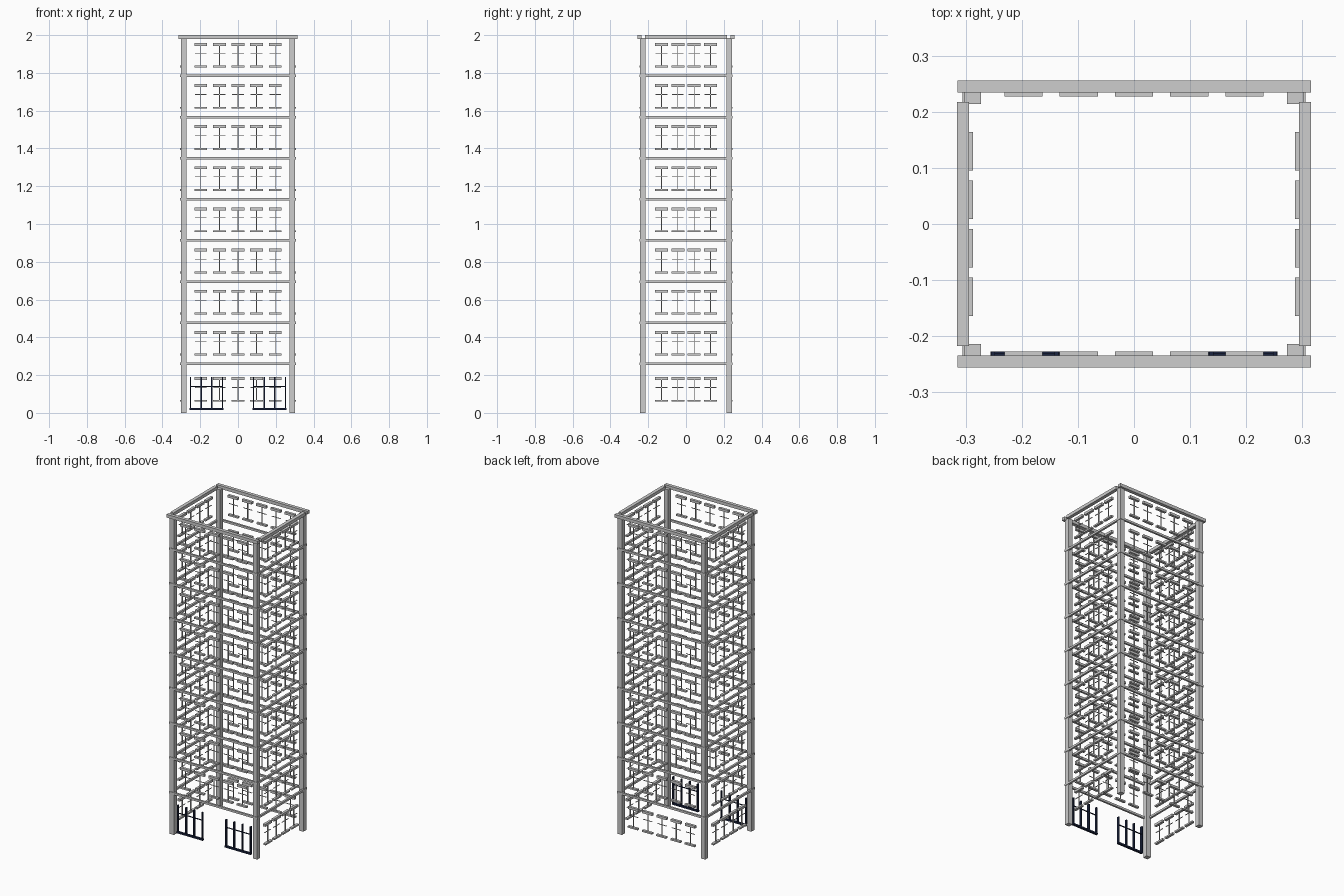
import bpy, bmesh
from mathutils import Matrix

if "Cube" in bpy.data.objects:
    bpy.data.objects.remove(bpy.data.objects["Cube"])


def make_material(name, rgb):
    mat = bpy.data.materials.new(name)
    mat.use_nodes = True
    mat.diffuse_color = (*rgb, 1)
    mat.node_tree.nodes["Principled BSDF"].inputs["Base Color"].default_value = (*rgb, 1)
    return mat


GREY = make_material("stone grey", (0.61, 0.61, 0.61))
NAVY = make_material("dark navy metal", (0.010, 0.017, 0.050))


def make_boxes(name, boxes, mat):
    """One object from a list of (x range, y range, z range) boxes."""
    bm = bmesh.new()
    for ranges in boxes:
        mid = [(a + b) / 2 for a, b in ranges]
        size = [abs(b - a) for a, b in ranges]
        bmesh.ops.create_cube(bm, size=1, matrix=Matrix.Translation(mid) @ Matrix.Diagonal((*size, 1)))
    mesh = bpy.data.meshes.new(name)
    bm.to_mesh(mesh)
    bm.free()
    mesh.materials.append(mat)
    obj = bpy.data.objects.new(name, mesh)
    bpy.context.collection.objects.link(obj)


def around(mid, size):
    return (mid - size / 2, mid + size / 2)


def on_wall(wall, along, depth, height):
    """Place a box on a wall: along it, outward distance, and height."""
    axis, sign = WALLS[wall]
    out = (sign * depth[0], sign * depth[1])
    return (along, out, height) if axis == "y" else (out, along, height)


WALLS = {"front": ("y", -1), "back": ("y", 1), "left": ("x", 1), "right": ("x", -1)}
FACE = {"x": 0.303, "y": 0.2435}      # outer column faces
STOREY = 0.2178
UPPER = range(8)

# Corner columns
for side, sx in (("left", 1), ("right", -1)):
    for end, sy in (("front", -1), ("back", 1)):
        make_boxes(f"{end}_{side}_column",
                   [((sx * 0.273, sx * 0.303), (sy * 0.2135, sy * 0.2435), (0, 1.985))], GREY)

for wall, (axis, sign) in WALLS.items():
    face = FACE[axis]
    long_wall = axis == "y"

    # Roof cornice
    reach = 0.315 if long_wall else 0.2175
    make_boxes(f"{wall}_cornice",
               [on_wall(wall, (-reach, reach), (face - 0.009, face + 0.0125), (1.98, 2.0))], GREY)

    # Floor bands
    reach = 0.305 if long_wall else 0.2455
    make_boxes(f"{wall}_floor_bands",
               [on_wall(wall, (-reach, reach), (face - 0.009, face + 0.003),
                        around(1.784 - k * STOREY, 0.013)) for k in UPPER], GREY)

    # Windows: lintel, sill, mullion and crossbar
    centres = [i * 0.0985 for i in range(-2, 3)] if long_wall else [(i - 1.5) * 0.0865 for i in range(4)]
    tops = [1.951 - k * STOREY for k in UPPER]
    if wall != "front":
        tops.append(0.182)            # the entrance side has no ground windows
    parts = {"lintels": [], "sills": [], "mullions": [], "crossbars": []}
    for top in tops:
        for c in centres:
            parts["lintels"].append(on_wall(wall, around(c, 0.068), (face - 0.016, face), around(top, 0.015)))
            parts["sills"].append(on_wall(wall, around(c, 0.068), (face - 0.013, face + 0.003), around(top - 0.118, 0.010)))
            parts["mullions"].append(on_wall(wall, around(c, 0.004), (face - 0.010, face - 0.004), (top - 0.115, top)))
            parts["crossbars"].append(on_wall(wall, around(c, 0.062), (face - 0.009, face - 0.005), around(top - 0.0475, 0.003)))
    for part, boxes in parts.items():
        make_boxes(f"{wall}_window_{part}", boxes, GREY)

# Entrance gates
for side, sx in (("left", 1), ("right", -1)):
    deep = (-0.241, -0.227)
    boxes = [(around(sx * (0.082 + i * 0.0565), 0.007), deep, (0.02, 0.19)) for i in range(4)]
    boxes.append(((sx * 0.076, sx * 0.256), deep, (0.015, 0.025)))
    boxes.append(((sx * 0.082, sx * 0.252), (-0.237, -0.231), (0.138, 0.142)))
    make_boxes(f"{side}_entrance_gate", boxes, NAVY)
